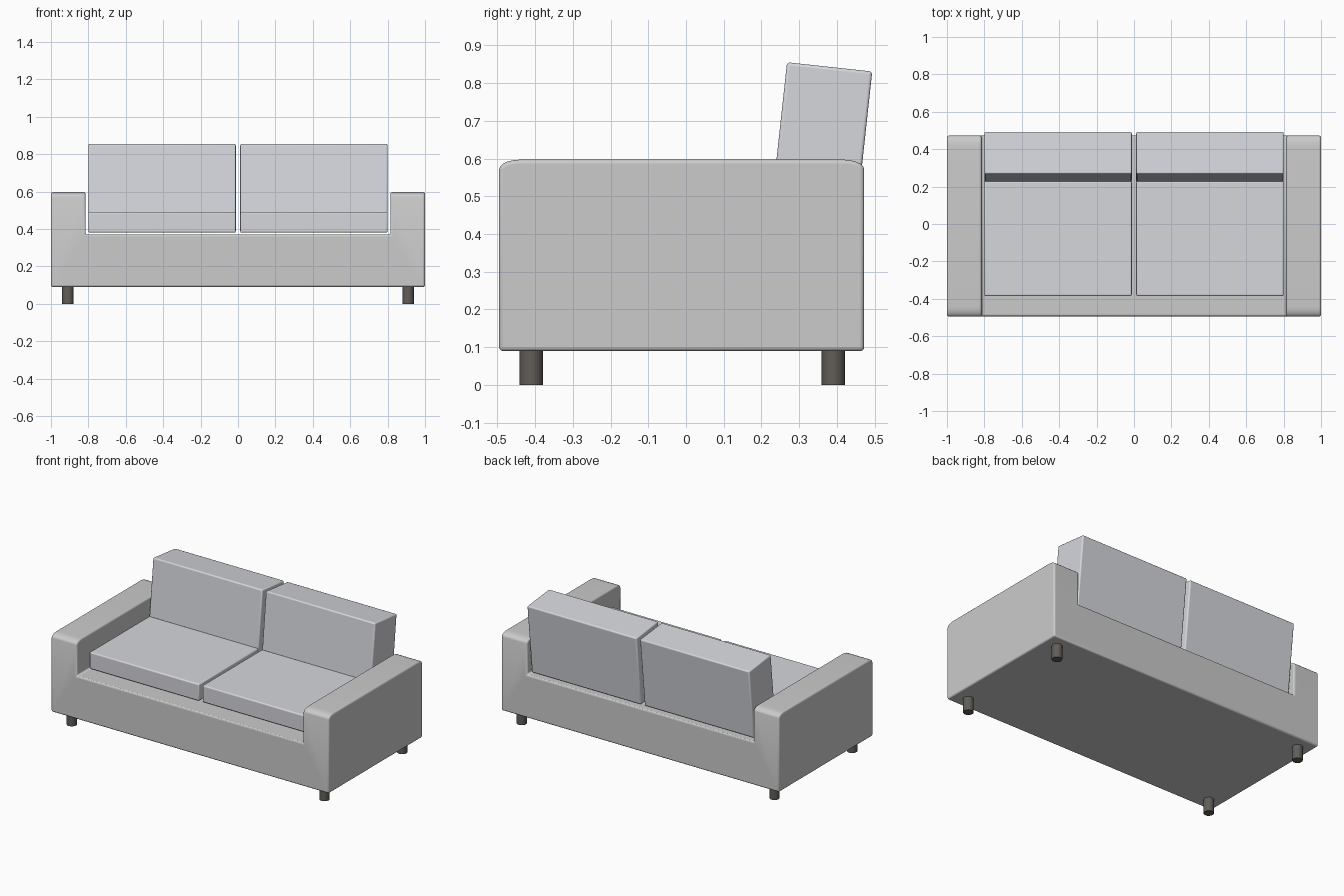
import bpy, bmesh, math

if "Cube" in bpy.data.objects:
    bpy.data.objects.remove(bpy.data.objects["Cube"])

def material(name, rgb):
    m = bpy.data.materials.new(name)
    m.diffuse_color = (*rgb, 1)
    m.use_nodes = True
    m.node_tree.nodes["Principled BSDF"].inputs["Base Color"].default_value = m.diffuse_color
    return m

cushion_mat = material("cushion_fabric", (0.67, 0.68, 0.72))
leg_mat = material("dark_wood", (0.12, 0.11, 0.10))

def finish(ob, bevel=0, segments=3, mat=None):
    if mat:
        ob.data.materials.append(mat)
    if bevel:
        b = ob.modifiers.new("soft_edges", 'BEVEL')
        b.width, b.segments = bevel, segments
        b.limit_method, b.angle_limit = 'ANGLE', math.radians(50)
    bpy.ops.object.select_all(action='DESELECT')
    ob.select_set(True)
    bpy.context.view_layer.objects.active = ob
    bpy.ops.object.shade_smooth_by_angle(angle=math.radians(35))

def box(name, size, loc, tilt=0):
    bpy.ops.mesh.primitive_cube_add(size=1, location=loc)
    ob = bpy.context.object
    ob.name = name
    ob.scale = size
    bpy.ops.object.transform_apply(location=False, rotation=False, scale=True)
    ob.rotation_euler.x = math.radians(tilt)
    finish(ob, 0.008, 3, cushion_mat)

# Body: U-shaped front profile (arms and base in one piece) extruded in depth
FRONT, BACK, TOP, ARM_R = -0.495, 0.472, 0.597, 0.026
half = [(1, 0.09), (1, TOP), (0.815, TOP), (0.815, 0.37)]
profile = half + [(-x, z) for x, z in reversed(half)]
bm = bmesh.new()
face = bm.faces.new([bm.verts.new((x, FRONT, z)) for x, z in profile])
ext = bmesh.ops.extrude_face_region(bm, geom=[face])
for v in ext["geom"]:
    if isinstance(v, bmesh.types.BMVert):
        v.co.y = BACK
bmesh.ops.recalc_face_normals(bm, faces=bm.faces)

# Round the arm ends, then stretch the rounding along the depth
ends = [e for e in bm.edges
        if all(v.co.z > 0.59 for v in e.verts)
        and abs(e.verts[0].co.y - e.verts[1].co.y) < 1e-4]
bmesh.ops.bevel(bm, geom=ends, offset=ARM_R, segments=5, profile=0.5, affect='EDGES')
for v in bm.verts:
    if v.co.z > 0.565:
        end = FRONT if v.co.y < 0 else BACK
        v.co.y = end + (v.co.y - end) * 2.1
mesh = bpy.data.meshes.new("sofa_body")
bm.to_mesh(mesh)
bm.free()
body = bpy.data.objects.new("sofa_body", mesh)
bpy.context.collection.objects.link(body)
finish(body, 0.01, 3)

# Cushions and legs, mirrored left and right
for side, s in (("left", -1), ("right", 1)):
    box(side + "_seat_cushion", (0.788, 0.615, 0.11), (s * 0.406, -0.0775, 0.435))
    box(side + "_back_cushion", (0.788, 0.227, 0.454), (s * 0.406, 0.356, 0.617), -6.2)
    for end, y in (("front", -0.41), ("back", 0.39)):
        bpy.ops.mesh.primitive_cylinder_add(vertices=16, radius=0.031, depth=0.092,
                                            location=(s * 0.91, y, 0.046))
        leg = bpy.context.object
        leg.name = f"{end}_{side}_leg"
        finish(leg, mat=leg_mat)
